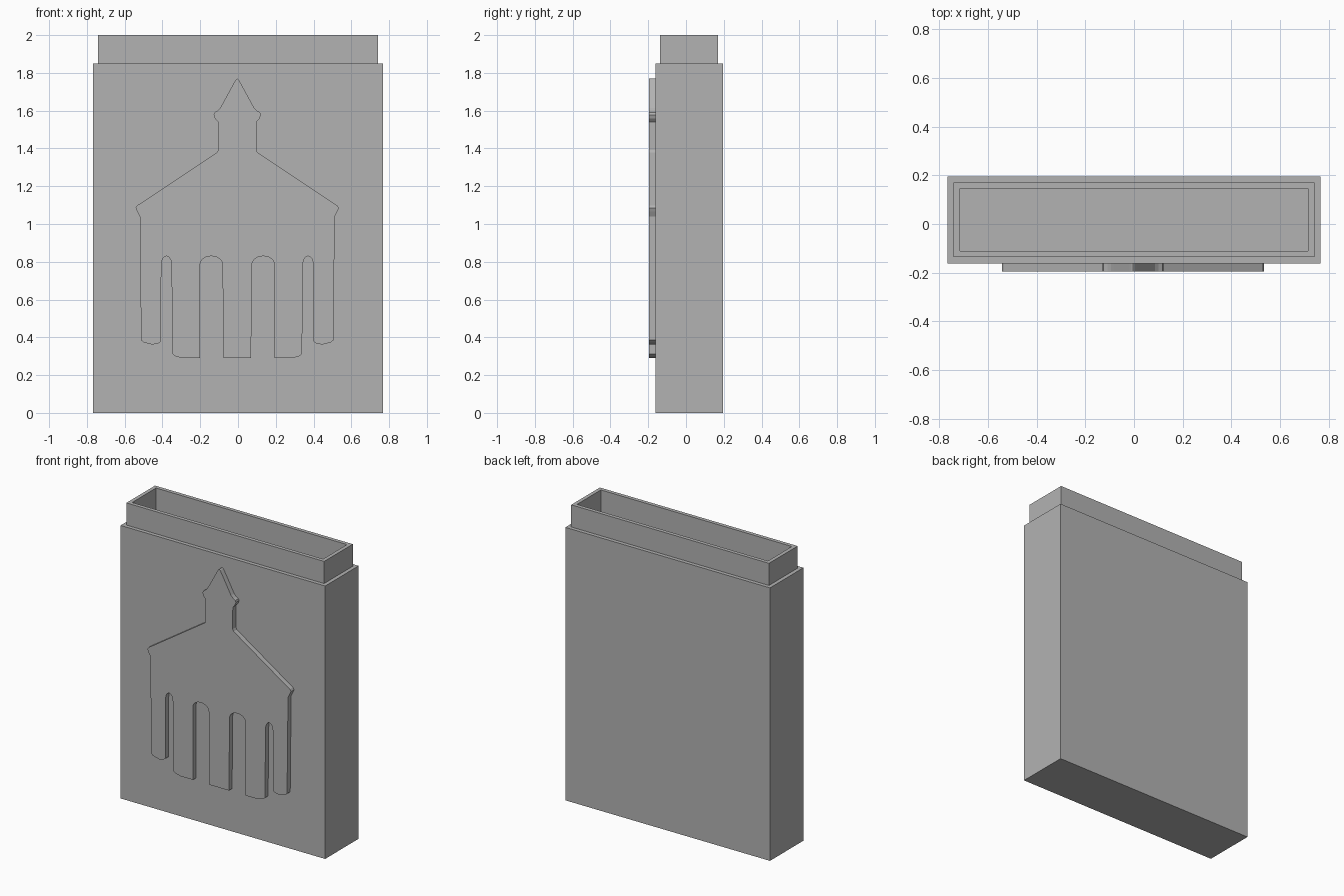
import bpy, bmesh
from math import sin, cos, pi

cube = bpy.data.objects.get("Cube")
if cube:
    bpy.data.objects.remove(cube, do_unlink=True)

# Single plain grey finish
grey = bpy.data.materials.new("plain grey")
grey.use_nodes = True
GREY = (0.45, 0.45, 0.45, 1)
grey.diffuse_color = GREY
grey.node_tree.nodes["Principled BSDF"].inputs["Base Color"].default_value = GREY


def finish(name, bm):
    bmesh.ops.recalc_face_normals(bm, faces=bm.faces[:])
    mesh = bpy.data.meshes.new(name)
    bm.to_mesh(mesh)
    bm.free()
    mesh.materials.append(grey)
    obj = bpy.data.objects.new(name, mesh)
    bpy.context.collection.objects.link(obj)
    return obj


# Open box: rectangular rings lofted up the outside, over the collar and down the cavity
MID_Y = 0.017
WALL = 0.0255
HALF_X, HALF_Y = 0.767, 0.179
rings = [(0, 0), (0, 1.85), (1, 1.85), (1, 2.0), (2, 2.0), (2, 0.05)]
bm = bmesh.new()
loops = []
for inset, z in rings:
    hx, hy = HALF_X - inset * WALL, HALF_Y - inset * WALL
    loops.append([bm.verts.new((sx * hx, MID_Y + sy * hy, z))
                  for sx, sy in ((-1, -1), (1, -1), (1, 1), (-1, 1))])
for low, high in zip(loops, loops[1:]):
    for i in range(4):
        j = (i + 1) % 4
        bm.faces.new((low[i], low[j], high[j], high[i]))
bm.faces.new(loops[0])
bm.faces.new(loops[-1])
finish("box_with_collar", bm)


# Chapel relief: half outline from the spire tip to the centre column, then mirrored
def arch(outer, inner, spring, top, steps=12):
    mid, rad = (outer + inner) / 2, (outer - inner) / 2
    return [(mid + rad * cos(pi * i / steps),
             spring + (top - spring) * sin(pi * i / steps)) for i in range(steps + 1)]


spire = [(0.007, 1.765), (0.016, 1.75), (0.078, 1.636), (0.09, 1.615), (0.105, 1.6),
         (0.121, 1.59), (0.125, 1.578), (0.118, 1.558), (0.102, 1.54)]
roof = [(0.101, 1.392), (0.108, 1.378), (0.53, 1.098), (0.538, 1.085),
        (0.53, 1.066), (0.516, 1.04)]
outer_column = [(0.509, 0.385), (0.495, 0.373), (0.45, 0.362), (0.42, 0.367), (0.404, 0.378)]
inner_column = [(0.343, 0.312), (0.328, 0.3), (0.29, 0.29), (0.197, 0.29)]
half = (spire + roof + outer_column + arch(0.402, 0.348, 0.785, 0.83)
        + inner_column + arch(0.197, 0.078, 0.785, 0.83) + [(0.073, 0.29)])
outline = [(0, 1.77)] + half + [(-x, z) for x, z in reversed(half)]

FRONT, BACK, SHIFT = -0.196, -0.158, -0.004
bm = bmesh.new()
face = bm.faces.new([bm.verts.new((x + SHIFT, FRONT, z)) for x, z in outline])
extruded = bmesh.ops.extrude_face_region(bm, geom=[face], use_keep_orig=True)
moved = [v for v in extruded["geom"] if isinstance(v, bmesh.types.BMVert)]
bmesh.ops.translate(bm, verts=moved, vec=(0, BACK - FRONT, 0))
finish("chapel_relief", bm)
